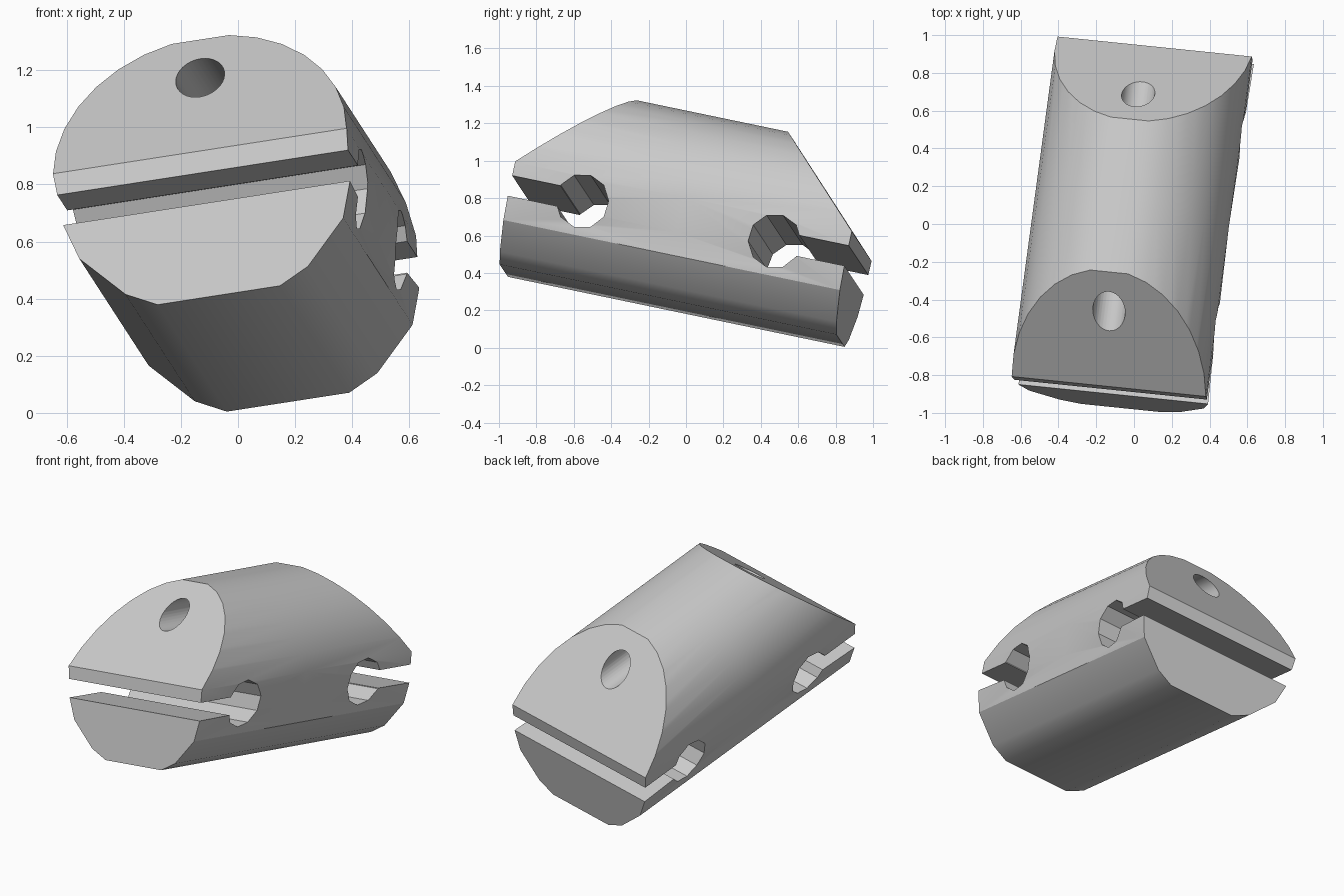
import bpy, bmesh, math
from mathutils import Matrix, Vector

cube = bpy.data.objects.get("Cube")
if cube:
    bpy.data.objects.remove(cube, do_unlink=True)

HALF = 0.927      # half length of the block
R = 0.523         # radius of the rounded top
SLOT_Z = -0.13    # height of slots and cross holes

grey = bpy.data.materials.new("light grey")
grey.use_nodes = True
COLOUR = (0.6, 0.6, 0.6, 1)
grey.diffuse_color = COLOUR
grey.node_tree.nodes["Principled BSDF"].inputs["Base Color"].default_value = COLOUR


def loft(name, rings):
    """Closed, outward-facing solid through rings with equal point counts."""
    bm = bmesh.new()
    loops = [[bm.verts.new(p) for p in ring] for ring in rings]
    n = len(loops[0])
    for a, b in zip(loops, loops[1:]):
        for i in range(n):
            j = (i + 1) % n
            bm.faces.new((a[i], a[j], b[j], b[i]))
    bm.faces.new(loops[0][::-1])
    bm.faces.new(loops[-1])
    bm.normal_update()
    if bm.calc_volume(signed=True) < 0:
        bmesh.ops.reverse_faces(bm, faces=bm.faces[:])
    bmesh.ops.triangulate(bm, faces=bm.faces[:])
    mesh = bpy.data.meshes.new(name)
    bm.to_mesh(mesh)
    bm.free()
    mesh.materials.append(grey)
    obj = bpy.data.objects.new(name, mesh)
    bpy.context.collection.objects.link(obj)
    return obj


def across(name, outline):
    """Prism running across the width, from an outline in (y, z)."""
    return loft(name, [[(x, y, z) for y, z in outline] for x in (-1, 1)])


def circle(cy, cz, r, n, turn=0.0):
    return [(cy + r * math.cos(math.tau * i / n + turn),
             cz + r * math.sin(math.tau * i / n + turn)) for i in range(n)]


def section(y, side):
    """Round top, straighter flanks and a flat base."""
    half = [(R * math.cos(a), R * math.sin(a))
            for a in (math.radians(11.25 * i) for i in range(7, -1, -1))]
    half += [(side, -0.188), (0.47, -0.313), (0.325, -0.465), (0.218, -0.519)]
    ring = half + [(-x, z) for x, z in reversed(half)]
    return [(x, y, z) for x, z in ring]


# Main block, with slightly pinched flanks at mid length
block = loft("slotted_block", [section(-HALF, 0.51), section(0, 0.482), section(HALF, 0.51)])

# Cutters, the same at both ends
cutters = []
for s in (-1, 1):
    cutters.append(across("end_slope", [(s * (HALF + 0.1), -0.097), (s * (HALF - 0.7), 0.703),
                                        (s * 1.4, 0.703), (s * 1.4, -0.097)]))
    cutters.append(across("end_slot", [(s * 0.53, SLOT_Z - 0.055), (s * 1.2, SLOT_Z - 0.055),
                                       (s * 1.2, SLOT_Z + 0.055), (s * 0.53, SLOT_Z + 0.055)]))
    cutters.append(across("cross_hole", circle(s * 0.53, SLOT_Z, 0.143, 10, 0.2)))

# Lengthwise bore through both slopes
bore = circle(0, 0.338, 0.087, 32)
cutters.append(loft("long_bore", [[(x, y, z) for x, z in bore] for y in (-1.2, 1.2)]))

bpy.context.view_layer.objects.active = block
for cutter in cutters:
    mod = block.modifiers.new(cutter.name, "BOOLEAN")
    mod.operation = "DIFFERENCE"
    mod.solver = "EXACT"
    mod.object = cutter
    bpy.ops.object.modifier_apply(modifier=mod.name)
    bpy.data.objects.remove(cutter, do_unlink=True)

bpy.ops.object.select_all(action="DESELECT")
block.select_set(True)
bpy.ops.object.shade_smooth_by_angle(angle=math.radians(30))

# Tilted resting pose
along = Vector((0.131, 0.971, -0.202)).normalized()
wide = Vector((0.982, -0.111, 0.154))
wide = (wide - along * wide.dot(along)).normalized()
up = wide.cross(along)
pose = Matrix((wide, along, up)).transposed().to_4x4()
pose.translation = (-0.012, 0.039, 0.727)
block.matrix_world = pose
